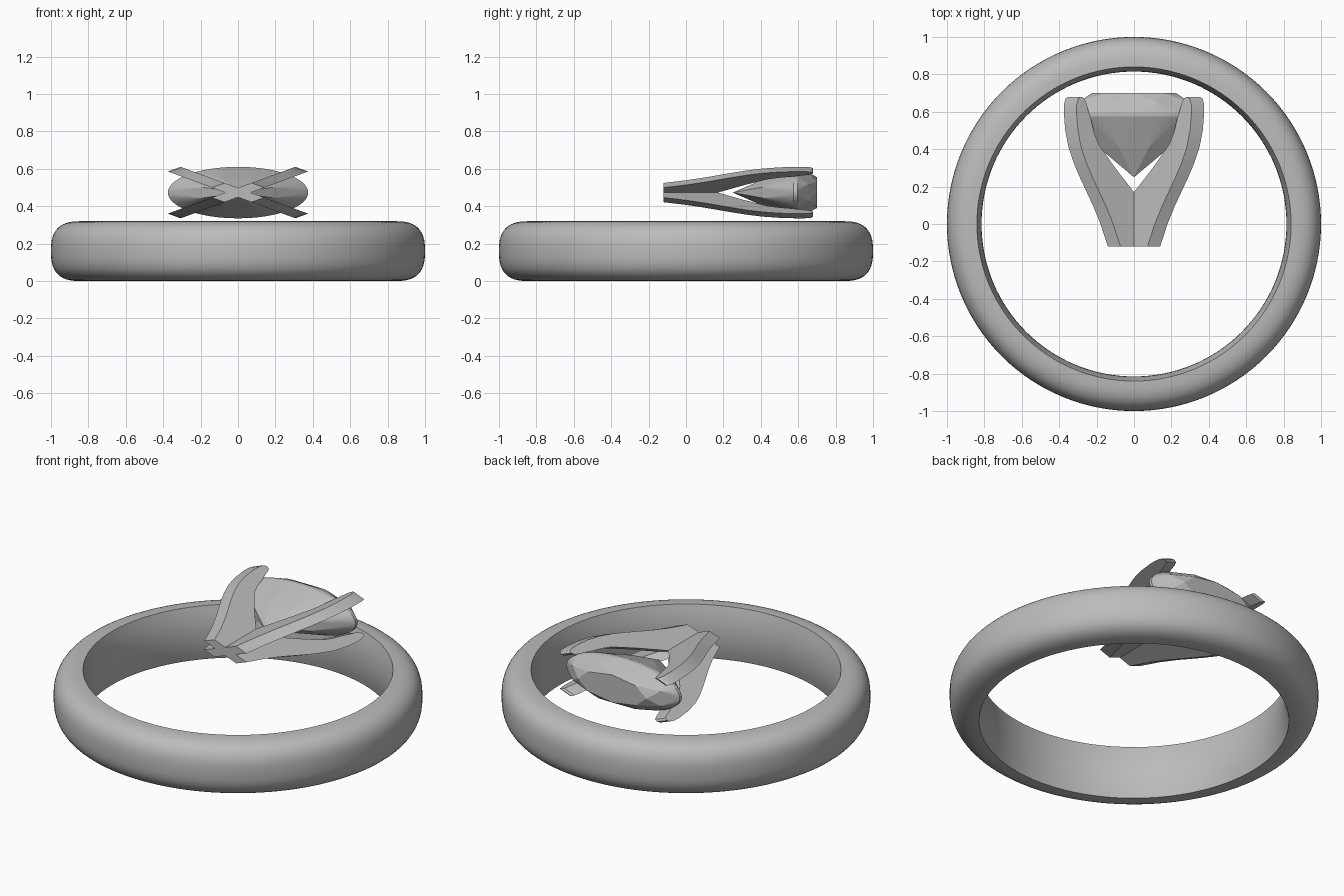
import bpy, bmesh, math
from mathutils import Vector

if "Cube" in bpy.data.objects:
    bpy.data.objects.remove(bpy.data.objects["Cube"], do_unlink=True)

SQUASH = 0.367    # the head is flattened in z
HEAD_Z = 0.473    # height of the head's axis

metal = bpy.data.materials.new("grey_metal")
metal.use_nodes = True
grey = (0.5, 0.5, 0.5, 1)
metal.diffuse_color = grey
metal.node_tree.nodes["Principled BSDF"].inputs["Base Color"].default_value = grey


def finish(name, bm, smooth=None):
    bmesh.ops.recalc_face_normals(bm, faces=bm.faces)
    mesh = bpy.data.meshes.new(name)
    bm.to_mesh(mesh)
    bm.free()
    mesh.materials.append(metal)
    obj = bpy.data.objects.new(name, mesh)
    bpy.context.collection.objects.link(obj)
    if smooth:
        bpy.ops.object.select_all(action="DESELECT")
        obj.select_set(True)
        bpy.context.view_layer.objects.active = obj
        bpy.ops.object.shade_smooth_by_angle(angle=math.radians(smooth))
    return obj


def head_point(radius, angle, y, side=0.0):
    """Point around the head's y axis, shifted sideways and flattened in z."""
    c, s = math.cos(angle), math.sin(angle)
    return Vector((radius * c - side * s, y, HEAD_Z + SQUASH * (radius * s + side * c)))


# Band: rounded outside, slightly domed inside, revolved around z
def band():
    half, rim, steps, segments = 0.16, 0.84, 24, 128
    profile = []
    for i in range(steps + 1):
        a = math.pi * (i / steps - 0.5)
        c, s = max(math.cos(a), 0), math.sin(a)
        profile.append((rim + half * c ** 0.75,
                        half + half * math.copysign(abs(s) ** 0.75, s)))
    for i in range(1, 8):
        t = 1 - i / 4
        profile.append((rim - 0.025 * (1 - t * t), half + half * t))
    bm = bmesh.new()
    rings = []
    for k in range(segments):
        a = 2 * math.pi * k / segments
        rings.append([bm.verts.new((r * math.cos(a), r * math.sin(a), z))
                      for r, z in profile])
    n = len(profile)
    for k in range(segments):
        p, q = rings[k], rings[(k + 1) % segments]
        for i in range(n):
            j = (i + 1) % n
            bm.faces.new((p[i], q[i], q[j], p[j]))
    finish("band", bm, 40)


# Gem: convex hull of culet, girdle, crown and table rings
def gem():
    rings = [(1, 0.0, 0.25, 0), (8, 0.2, 0.405, 0.5), (64, 0.375, 0.575, 0),
             (64, 0.375, 0.595, 0), (8, 0.315, 0.655, 0.5), (8, 0.225, 0.70, 0)]
    bm = bmesh.new()
    for count, radius, y, turn in rings:
        for k in range(count):
            bm.verts.new(head_point(radius, 2 * math.pi * (k + turn) / count, y))
    bmesh.ops.convex_hull(bm, input=bm.verts)
    finish("gem", bm)


# Prongs: (radius, y) outlines, given a thickness and repeated on the diagonals
OUTER = [(0.15, -0.12), (0.205, 0.0), (0.263, 0.1), (0.362, 0.25), (0.41, 0.33),
         (0.447, 0.41), (0.472, 0.5), (0.482, 0.59), (0.481, 0.64), (0.47, 0.67),
         (0.45, 0.68)]
INNER = [(0.425, 0.672), (0.41, 0.65), (0.395, 0.61), (0.37, 0.55), (0.35, 0.49),
         (0.317, 0.43), (0.26, 0.37), (0.19, 0.3), (0.048, 0.17), (0.0, 0.12),
         (0.0, -0.12)]


def prong(name, angle):
    bm = bmesh.new()
    outline = OUTER + INNER
    near, far = ([bm.verts.new(head_point(r, angle, y, side)) for r, y in outline]
                 for side in (-0.048, 0.048))
    bm.faces.new(near)
    bm.faces.new(far[::-1])
    n = len(outline)
    for i in range(n):
        j = (i + 1) % n
        bm.faces.new((near[i], far[i], far[j], near[j]))
    finish(name, bm, 30)


band()
gem()
for i, name in enumerate(("upper_left", "upper_right", "lower_right", "lower_left")):
    prong(name + "_prong", math.pi / 4 + i * math.pi / 2)
